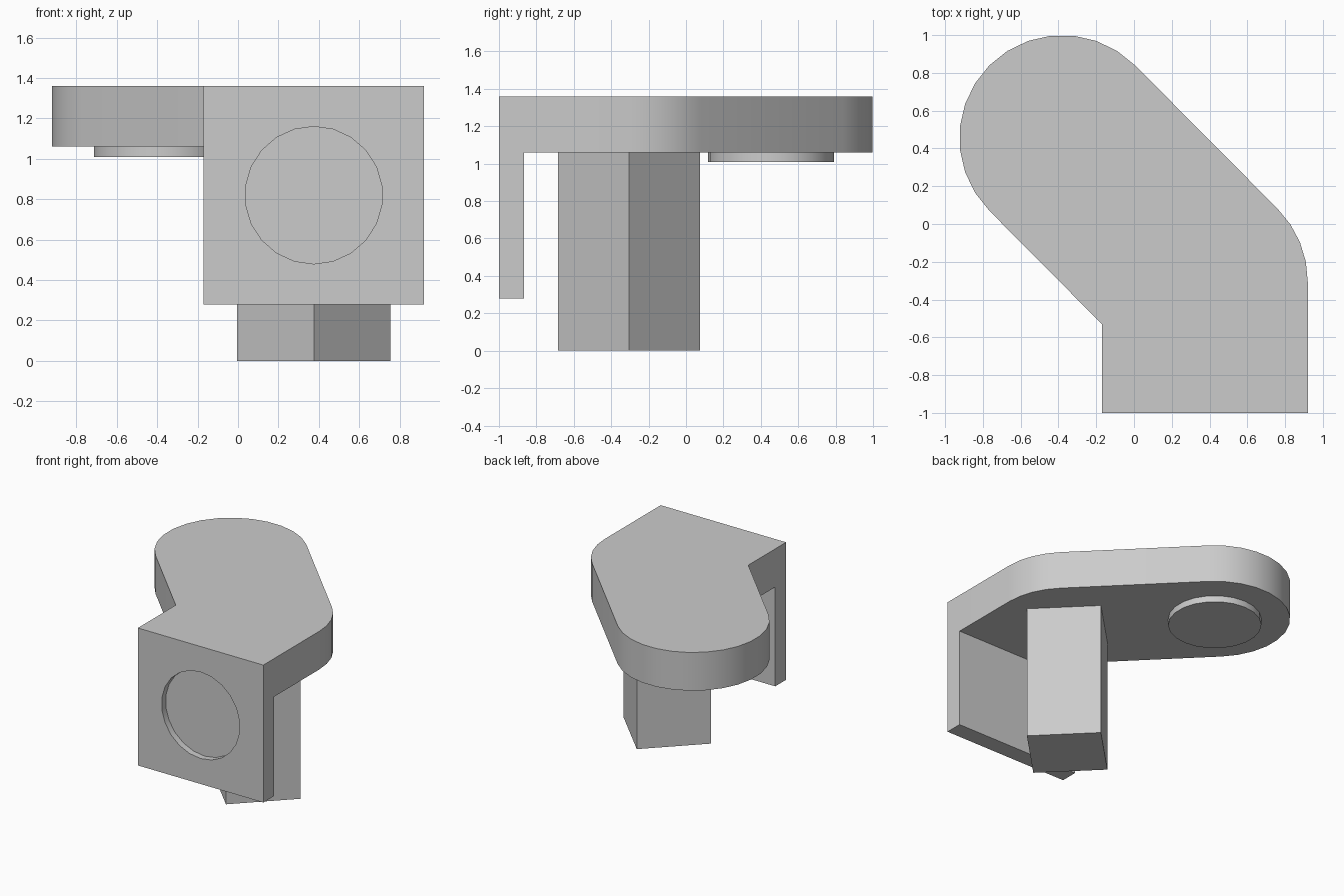
import bpy, bmesh
from math import radians, sin, cos, pi
from mathutils import Matrix

cube = bpy.data.objects.get("Cube")
if cube:
    bpy.data.objects.remove(cube, do_unlink=True)

grey = bpy.data.materials.new("plain grey")
grey.use_nodes = True
colour = (0.6, 0.6, 0.6, 1)
grey.diffuse_color = colour
grey.node_tree.nodes["Principled BSDF"].inputs["Base Color"].default_value = colour

RADIUS = 0.545
ELBOW = (0.375, -0.305)      # centre above the post
TIP = (-0.38, 0.455)         # centre of the round end
TOP, UNDER = 1.36, 1.06


def arc(centre, radius, start, end, steps):
    angles = [radians(start + (end - start) * i / steps) for i in range(steps + 1)]
    return [(centre[0] + radius * cos(a), centre[1] + radius * sin(a)) for a in angles]


def prism(name, outline, low, high, matrix=Matrix()):
    """Extrude a counter-clockwise outline from low to high along local z."""
    bm = bmesh.new()
    base = bm.faces.new([bm.verts.new((x, y, low)) for x, y in outline])
    top = bmesh.ops.extrude_face_region(bm, geom=[base])["geom"]
    for v in top:
        if isinstance(v, bmesh.types.BMVert):
            v.co.z = high
    bmesh.ops.recalc_face_normals(bm, faces=bm.faces)
    bm.transform(matrix)
    mesh = bpy.data.meshes.new(name)
    bm.to_mesh(mesh)
    bm.free()
    mesh.materials.append(grey)
    obj = bpy.data.objects.new(name, mesh)
    bpy.context.collection.objects.link(obj)
    return obj


def boolean(target, other, operation):
    mod = target.modifiers.new(operation.lower(), 'BOOLEAN')
    mod.operation = operation
    mod.solver = 'EXACT'
    mod.object = other
    bpy.context.view_layer.objects.active = target
    bpy.ops.object.modifier_apply(modifier=mod.name)
    bpy.data.objects.remove(other, do_unlink=True)


# Bent arm with a rounded end
left, right = ELBOW[0] - RADIUS, ELBOW[0] + RADIUS
outline = [(left, -1), (right, -1)]
outline += arc(ELBOW, RADIUS, 0, 45, 4)
outline += arc(TIP, RADIUS, 45, 225, 14)
outline += [(left, -0.53)]
bracket = prism("bracket", outline, UNDER, TOP)

# Front plate hanging from the arm, joined into one solid
plate = prism("front_plate", [(left, -1), (right, -1), (right, -0.865), (left, -0.865)], 0.28, TOP)
boolean(bracket, plate, 'UNION')

# Shallow round recess in the front plate
upright = Matrix.Rotation(pi / 2, 4, 'X')
circle = arc((ELBOW[0], 0.82), 0.34, 90, 450, 22)[:-1]
cutter = prism("recess_cutter", circle, 0.95, 1.1, upright)
boolean(bracket, cutter, 'DIFFERENCE')

# Round boss under the tip
boss = prism("round_boss", arc(TIP, 0.337, 90, 450, 22)[:-1], 1.01, UNDER)

# Square post, turned corner-forward
post = prism("square_post", arc(ELBOW, 0.38, 0, 360, 4)[:-1], 0, UNDER)

# Smooth the curved walls, keep corners crisp
bpy.ops.object.select_all(action='DESELECT')
for obj in (bracket, boss, post):
    obj.select_set(True)
bpy.context.view_layer.objects.active = bracket
bpy.ops.object.shade_smooth_by_angle(angle=radians(30))
